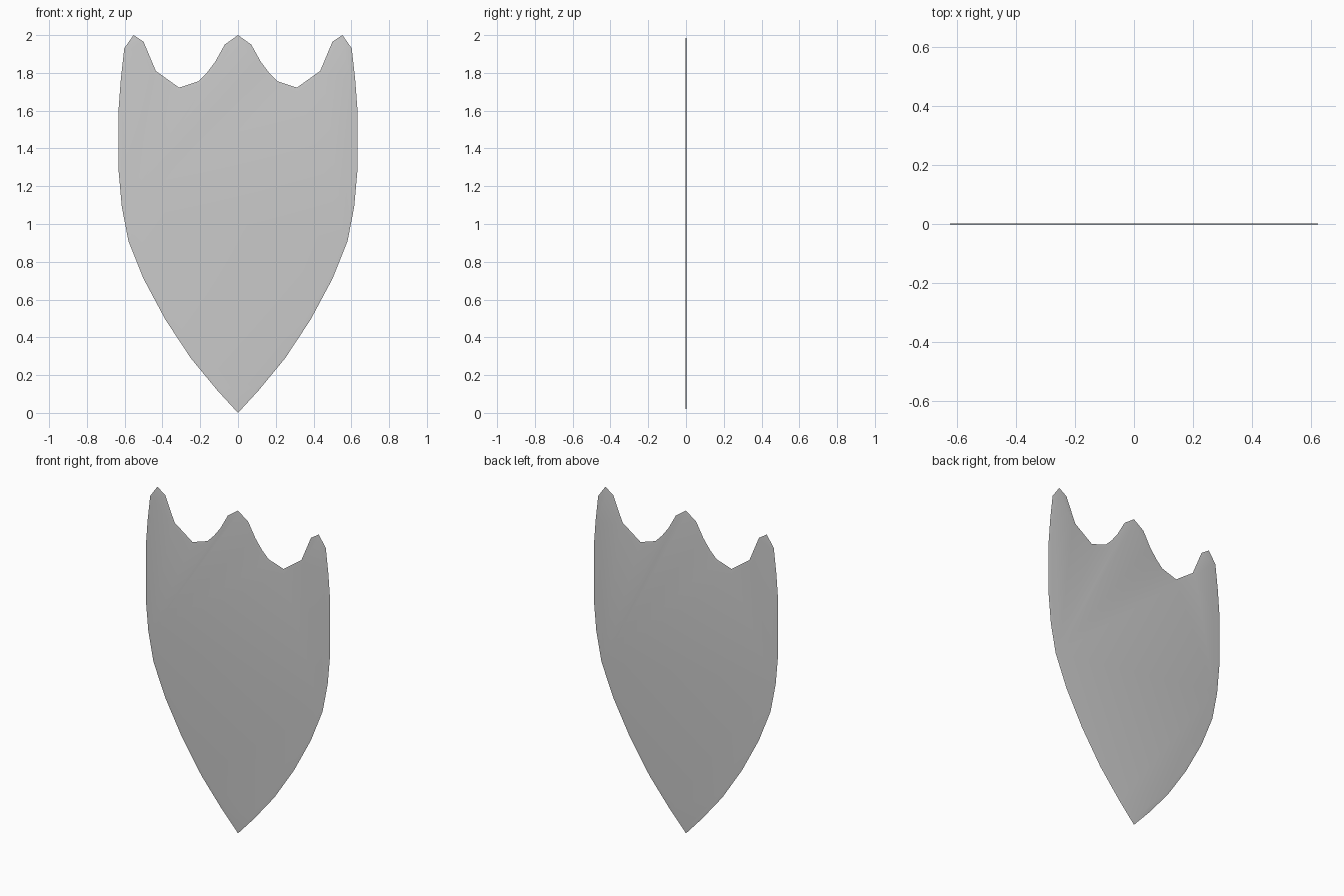
import bpy, bmesh, math

if "Cube" in bpy.data.objects:
    bpy.data.objects.remove(bpy.data.objects["Cube"])

# Right half of the outline, from bottom tip up to the top centre peak
half = [(0, 0), (0.11, 0.12), (0.25, 0.29), (0.385, 0.495), (0.50, 0.71),
        (0.58, 0.91), (0.615, 1.09), (0.632, 1.28), (0.632, 1.61),
        (0.62, 1.77), (0.602, 1.93), (0.553, 2.0), (0.50, 1.965),
        (0.435, 1.81), (0.312, 1.722), (0.21, 1.755), (0.165, 1.80),
        (0.12, 1.86), (0.07, 1.95), (0, 2.0)]
outline = half + [(-x, z) for x, z in reversed(half[1:-1])]

# Very thin plate: front and back sheets with a softly tapered rim
bm = bmesh.new()
for points in (outline, outline[::-1]):
    face = bm.faces.new([bm.verts.new((x, 0, z)) for x, z in points])
    face.normal_update()
    bmesh.ops.inset_individual(bm, faces=[face], thickness=0.02, depth=0.002,
                               use_even_offset=True)
bmesh.ops.remove_doubles(bm, verts=bm.verts, dist=0.0005)

mesh = bpy.data.meshes.new("shield_plate")
bm.to_mesh(mesh)
bm.free()
shield = bpy.data.objects.new("shield_plate", mesh)
bpy.context.collection.objects.link(shield)
bpy.context.view_layer.objects.active = shield
shield.select_set(True)
bpy.ops.object.shade_smooth_by_angle(angle=math.radians(30))
